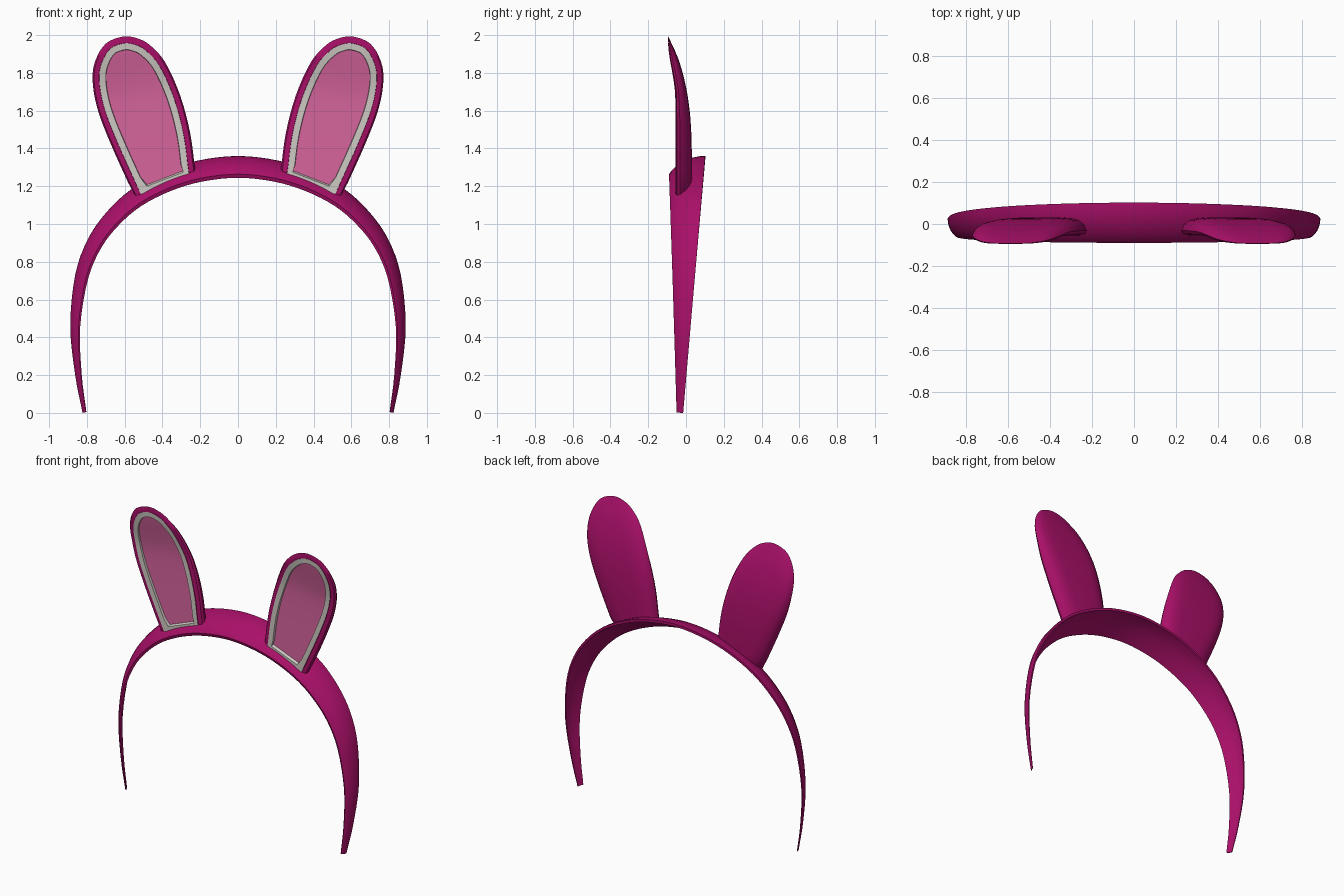
import bpy, bmesh, math
from mathutils import Vector

cube = bpy.data.objects.get("Cube")
if cube:
    bpy.data.objects.remove(cube, do_unlink=True)


def material(name, rgb):
    m = bpy.data.materials.new(name)
    m.use_nodes = True
    m.diffuse_color = (*rgb, 1)
    m.node_tree.nodes["Principled BSDF"].inputs["Base Color"].default_value = (*rgb, 1)
    return m


magenta = material("magenta", (0.40, 0.005, 0.14))
pale = material("pale_trim", (0.62, 0.59, 0.55))
pink = material("pink_lining", (0.68, 0.13, 0.34))


def spline(points, steps):
    """Smooth open curve through 2D points."""
    p = [Vector(q) for q in points]
    p = [2 * p[0] - p[1]] + p + [2 * p[-1] - p[-2]]
    out = []
    for a, b, c, d in zip(p, p[1:], p[2:], p[3:]):
        for k in range(steps):
            t = k / steps
            out.append(0.5 * (2 * b + (c - a) * t + (2 * a - 5 * b + 4 * c - d) * t * t
                              + (3 * b - a - 3 * c + d) * t ** 3))
    return out + [p[-2]]


def normals(path):
    """Unit normals on the left of an open path."""
    out = []
    for i in range(len(path)):
        t = path[min(i + 1, len(path) - 1)] - path[max(i - 1, 0)]
        out.append(Vector((-t.y, t.x)).normalized())
    return out


def bridge(bm, a, b, mat=0):
    n = len(a)
    for i in range(n):
        j = (i + 1) % n
        bm.faces.new((a[i], a[j], b[j], b[i])).material_index = mat


def finish(bm, name, mats):
    bmesh.ops.recalc_face_normals(bm, faces=bm.faces[:])
    mesh = bpy.data.meshes.new(name)
    bm.to_mesh(mesh)
    bm.free()
    for m in mats:
        mesh.materials.append(m)
    ob = bpy.data.objects.new(name, mesh)
    bpy.context.collection.objects.link(ob)
    bpy.ops.object.select_all(action="DESELECT")
    ob.select_set(True)
    bpy.context.view_layer.objects.active = ob
    bpy.ops.object.shade_smooth_by_angle(angle=math.radians(40))
    return ob


# Headband: a curved strip section swept along the arch, narrowing to the tips
half = [(0.823, 0), (0.862, 0.2), (0.888, 0.46), (0.862, 0.73), (0.797, 0.916),
        (0.70, 1.058), (0.57, 1.18), (0.40, 1.275), (0.216, 1.335), (0, 1.36)]
arch = spline(half + [(-x, z) for x, z in half[-2::-1]], 4)
section = [(0, 0.5), (0.06, 0.41), (0.17, 0.30), (0.36, 0.16), (0.62, 0.05), (0.85, 0.005),
           (1, 0.0), (1, 0.09), (0.8, 0.13), (0.55, 0.23), (0.28, 0.42), (0.04, 0.6)]
bm = bmesh.new()
rings = []
for p, n in zip(arch, normals(arch)):
    front = -0.05 - 0.04 * p.y / 1.36
    back = -0.015 + 0.117 * p.y / 1.36
    w = back - front
    ring = []
    for s, drop in section:
        q = p + n * drop * w
        ring.append(bm.verts.new((q.x, front + s * w, max(q.y, 0))))
    rings.append(ring)
for a, b in zip(rings, rings[1:]):
    bridge(bm, a, b)
bm.faces.new(rings[0])
bm.faces.new(rings[-1])
finish(bm, "headband", [magenta])

# Ear outline from the inner base corner, over the tip, to the outer base corner
outline = spline([(0.225, 1.27), (0.253, 1.48), (0.306, 1.68), (0.385, 1.855), (0.464, 1.945),
                  (0.533, 1.983), (0.61, 1.992), (0.70, 1.955), (0.755, 1.865), (0.77, 1.76),
                  (0.744, 1.61), (0.675, 1.427), (0.548, 1.145)], 4)
inward = [-n for n in normals(outline)]
base_dir = (outline[-1] - outline[0]).normalized()
inward[0], inward[-1] = base_dir, -base_dir


def ear_depth(z, frac):
    """Depth between the front face (0) and the back (1), bending forward at the tip."""
    t = min(max((z - 1.66) / 0.32, 0), 1)
    front = -0.055 - 0.04 * t * t * (3 - 2 * t)
    back = 0.031 - 0.12 * max(0, (z - 1.3) / 0.69) ** 2.8
    return front + frac * max(back - front, 0.004)


def ear(name, side):
    bm = bmesh.new()
    last = len(outline) - 1

    def ring(inset, frac, lift=0.0):
        verts = []
        for i, (p, n) in enumerate(zip(outline, inward)):
            q = p + n * inset
            y = ear_depth(q.y, frac)
            z = q.y
            if i in (0, last):
                z += lift + 0.5 * (y + 0.055)
            verts.append(bm.verts.new((side * q.x, y, z)))
        return verts

    def cap(r, mat):
        for i in range(last // 2):
            quad = [r[i], r[i + 1], r[last - i - 1], r[last - i]]
            bm.faces.new(list(dict.fromkeys(quad))).material_index = mat

    # Recessed lining, pale border, then the shell wrapping round to the back
    layers = [(0.072, 0.17, 0.03, 1), (0.07, -0.02, 0.03, 1), (0.036, -0.02, 0, 0),
              (0.035, 0.03, 0, 0), (0.008, 0.08, 0, 0), (0, 0.28, 0, 0), (0.01, 0.6, 0, 0),
              (0.035, 0.83, 0, 0), (0.075, 0.96, 0, 0), (0.115, 1.0, 0, 0)]
    loops = [ring(*l[:3]) for l in layers]
    for a, b, l in zip(loops, loops[1:], layers):
        bridge(bm, a, b, l[3])
    cap(loops[0], 2)
    cap(loops[-1], 0)
    finish(bm, name, [magenta, pale, pink])


ear("left_ear", 1)
ear("right_ear", -1)
